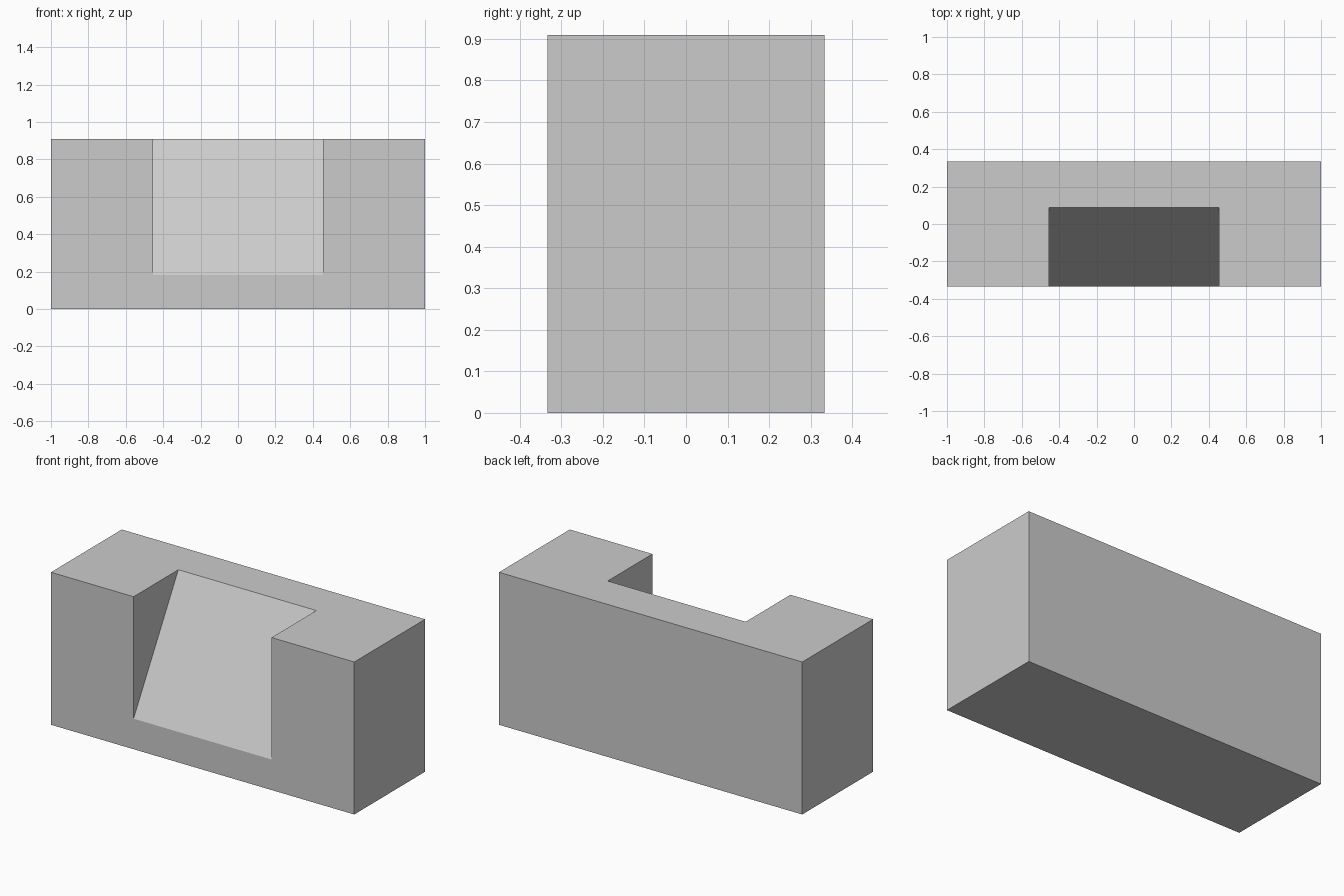
import bpy
import bmesh
from mathutils import Vector

cube = bpy.data.objects.get("Cube")
if cube:
    bpy.data.objects.remove(cube, do_unlink=True)

LENGTH, DEPTH, HEIGHT = 2.0, 0.667, 0.909
NOTCH_WIDTH = 0.91

grey = bpy.data.materials.new("plain grey")
grey.use_nodes = True
colour = (0.6, 0.6, 0.6, 1)
grey.diffuse_color = colour
grey.node_tree.nodes["Principled BSDF"].inputs["Base Color"].default_value = colour


def prism(name, profile, width):
    """Extrude a (y, z) profile along x, centred on x = 0."""
    bm = bmesh.new()
    face = bm.faces.new([bm.verts.new((-width / 2, y, z)) for y, z in profile])
    side = bmesh.ops.extrude_face_region(bm, geom=[face])["geom"]
    moved = [v for v in side if isinstance(v, bmesh.types.BMVert)]
    bmesh.ops.translate(bm, verts=moved, vec=(width, 0, 0))
    bmesh.ops.recalc_face_normals(bm, faces=bm.faces)
    mesh = bpy.data.meshes.new(name)
    bm.to_mesh(mesh)
    bm.free()
    mesh.materials.append(grey)
    obj = bpy.data.objects.new(name, mesh)
    bpy.context.collection.objects.link(obj)
    return obj


# Solid rectangular block
front, back = -DEPTH / 2, DEPTH / 2
block = prism("notched_block",
              [(front, 0), (back, 0), (back, HEIGHT), (front, HEIGHT)], LENGTH)

# Wedge that cuts the sloping notch, overshooting the front and top
ramp_foot = Vector((front, 0.182))
ramp_top = Vector((0.088, HEIGHT))
low = ramp_foot.lerp(ramp_top, -0.2)
high = ramp_foot.lerp(ramp_top, 1.2)
cutter = prism("notch_cutter", [low, high, (low.x, high.y)], NOTCH_WIDTH)
cutter.hide_render = True

# Cut the notch and bake the result
cut = block.modifiers.new("notch", "BOOLEAN")
cut.operation = "DIFFERENCE"
cut.solver = "EXACT"
cut.object = cutter
bpy.context.view_layer.objects.active = block
bpy.ops.object.modifier_apply(modifier=cut.name)
bpy.data.objects.remove(cutter, do_unlink=True)
